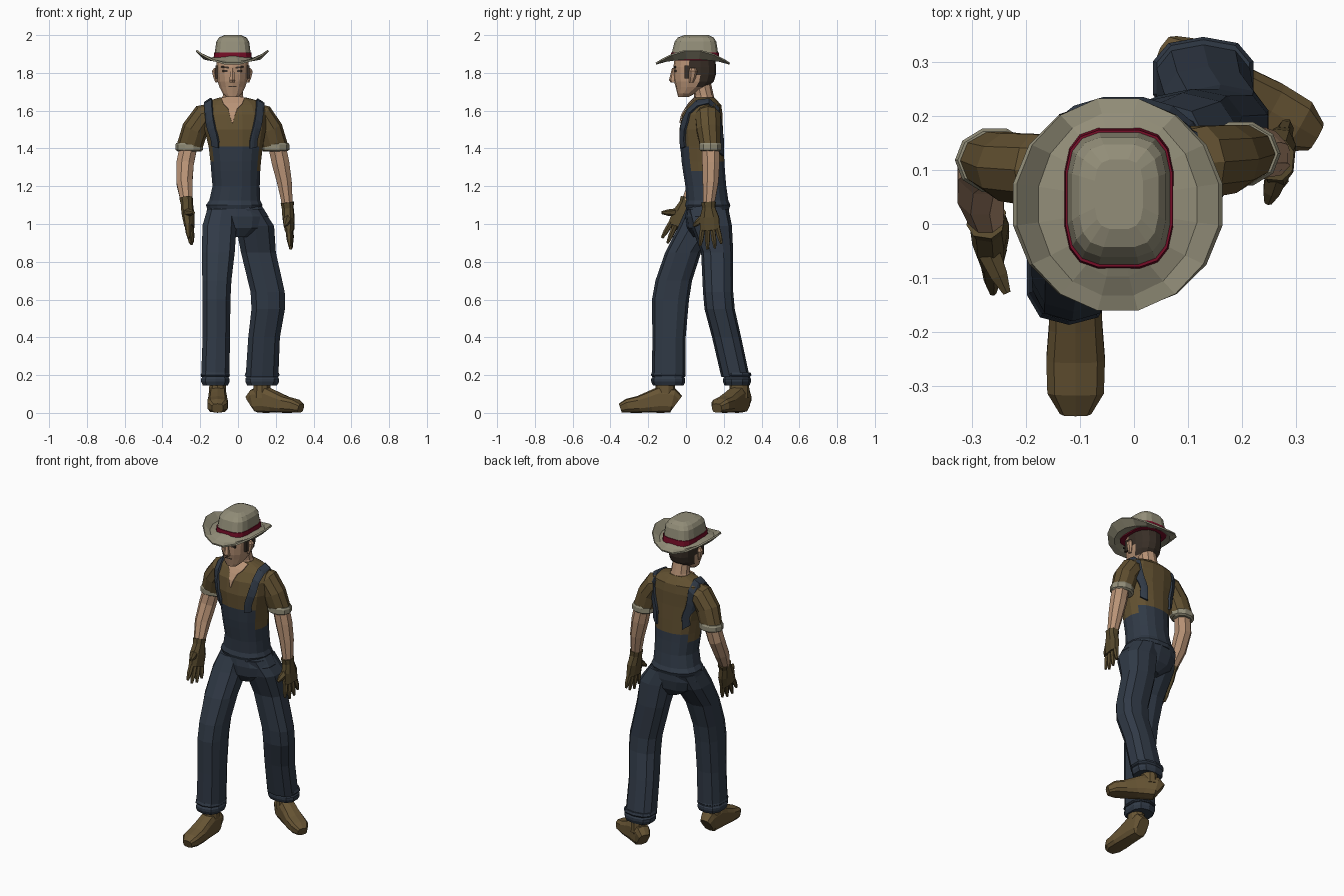
import bpy, bmesh, math
from mathutils import Vector
from mathutils.bvhtree import BVHTree

cube = bpy.data.objects.get("Cube")
if cube:
    bpy.data.objects.remove(cube, do_unlink=True)


def material(name, r, g, b):
    mat = bpy.data.materials.new(name)
    mat.use_nodes = True
    mat.diffuse_color = (r, g, b, 1)
    shader = mat.node_tree.nodes["Principled BSDF"]
    shader.inputs["Base Color"].default_value = (r, g, b, 1)
    shader.inputs["Roughness"].default_value = 0.9
    return mat


FELT = material("felt", .29, .27, .19)
SHIRT = material("shirt_brown", .12, .08, .03)
DENIM = material("denim", .03, .042, .062)
SKIN = material("skin", .48, .29, .18)
RED = material("hat_band_red", .18, .004, .02)
HAIR = material("dark_hair", .04, .028, .02)
GLOVE = material("glove_leather", .095, .067, .026)
BOOT = material("boot_leather", .135, .089, .034)


def finish(name, bm, mats, rule=None):
    """Turn a bmesh into an object, colouring faces by a rule on their centres."""
    bmesh.ops.recalc_face_normals(bm, faces=bm.faces)
    if rule:
        for f in bm.faces:
            f.material_index = rule(f.calc_center_median())
    mesh = bpy.data.meshes.new(name)
    bm.to_mesh(mesh)
    bm.free()
    for m in mats:
        mesh.materials.append(m)
    obj = bpy.data.objects.new(name, mesh)
    bpy.context.collection.objects.link(obj)
    return obj


def skin_grid(bm, rows, closed=True):
    """Bridge rows of points with quads."""
    rows = [[bm.verts.new(p) for p in row] for row in rows]
    n = len(rows[0])
    for a, b in zip(rows, rows[1:]):
        for i in range(n if closed else n - 1):
            j = (i + 1) % n
            bm.faces.new((a[i], a[j], b[j], b[i]))
    return rows


def loft(name, rings, mats, n=10, power=2.0, side=None, rule=None):
    """Closed tube through rings (x, y, z, ru, rv); level unless a side axis is given."""
    mats = mats if isinstance(mats, list) else [mats]
    centres = [Vector(r[:3]) for r in rings]
    rows = []
    for k, (c, ring) in enumerate(zip(centres, rings)):
        u, v = Vector((1, 0, 0)), Vector((0, 1, 0))
        if side:
            t = (centres[min(k + 1, len(rings) - 1)] - centres[max(k - 1, 0)]).normalized()
            u = Vector(side)
            u = (u - t * u.dot(t)).normalized()
            v = t.cross(u)
        row = []
        for i in range(n):
            a = math.tau * (i + .5) / n
            ca, sa = math.cos(a), math.sin(a)
            ca = math.copysign(abs(ca) ** (2 / power), ca)
            sa = math.copysign(abs(sa) ** (2 / power), sa)
            row.append(c + u * ca * ring[3] + v * sa * ring[4])
        rows.append(row)
    bm = bmesh.new()
    rows = skin_grid(bm, rows)
    bm.faces.new(rows[0])
    bm.faces.new(rows[-1])
    return finish(name, bm, mats, rule)


def box(name, centre, size, mat, tilt=0):
    bm = bmesh.new()
    bmesh.ops.create_cube(bm, size=1)
    bmesh.ops.scale(bm, vec=size, verts=bm.verts)
    obj = finish(name, bm, [mat])
    obj.location = centre
    obj.rotation_euler.y = tilt
    return obj


# Torso: overall body below, shirt above, with the bib higher at the front
def torso_rule(c):
    off = abs(c.x + .015)
    if c.y < .06:
        top = 1.41 if off < .12 else 1.28
    else:
        top = 1.33 if off < .11 else 1.28
    return 0 if c.z < top else 1


torso = loft("torso", [
    (-.02, .115, 1.08, .145, .115), (-.02, .115, 1.1, .152, .122),
    (-.017, .113, 1.125, .137, .113), (-.01, .105, 1.2, .127, .11),
    (-.012, .095, 1.28, .132, .113), (-.012, .09, 1.33, .136, .115),
    (-.012, .085, 1.41, .146, .117), (-.015, .08, 1.5, .165, .117),
    (-.02, .087, 1.58, .175, .108), (-.022, .1, 1.63, .16, .088),
    (-.024, .1, 1.655, .125, .065), (-.027, .1, 1.67, .07, .05),
], [DENIM, SHIRT], n=16, power=2.3, rule=torso_rule)

surface = BVHTree.FromPolygons([v.co for v in torso.data.vertices],
                               [p.vertices[:] for p in torso.data.polygons])


def ribbon(name, path, mat, thick):
    """Strip hugging the torso; path holds (degrees from front over the top, x, half width)."""
    rows = []
    for deg, x, half in path:
        a = math.radians(deg)
        out = Vector((0, -math.cos(a), math.sin(a)))
        row = []
        for k in (-1, -.5, 0, .5, 1):
            origin = Vector((x + k * half, .09, 1.45)) + out
            hit = surface.ray_cast(origin, -out)[0]
            row.append((hit or origin - out * .8) + out * .005)
        rows.append(row)
    bm = bmesh.new()
    skin_grid(bm, rows, closed=False)
    obj = finish(name, bm, [mat])
    mod = obj.modifiers.new("thickness", "SOLIDIFY")
    mod.thickness, mod.offset = thick, 0


for s, label in ((-1, "right"), (1, "left")):
    path = []
    for k in range(15):
        deg = -24 + k * 17.5
        high = max(0, math.sin(math.radians(deg)))
        path.append((deg, -.02 + s * (.1 + .036 * high), .018))
    ribbon(label + "_strap", path, DENIM, .018)
ribbon("open_collar", [(35, -.03, .002), (48, -.03, .014), (60, -.028, .025),
                       (68, -.027, .05), (80, -.027, .062)], SKIN, .006)

# Pelvis and trouser legs
loft("pelvis", [(.0, .11, .93, .06, .07), (.0, .11, .98, .15, .105),
                (-.005, .112, 1.04, .17, .115), (-.018, .115, 1.1, .145, .112)],
     DENIM, n=14, power=2.3)
loft("right_trouser", [
    (-.12, -.092, .19, .078, .088), (-.115, -.09, .4, .075, .088),
    (-.114, -.082, .6, .077, .098), (-.112, -.065, .7, .08, .097),
    (-.104, -.015, .85, .09, .095), (-.098, .07, .99, .094, .11),
    (-.085, .11, 1.08, .08, .11)], DENIM, power=2.6)
loft("left_trouser", [
    (.127, .262, .19, .09, .075), (.138, .215, .4, .087, .077),
    (.16, .178, .55, .092, .08), (.157, .17, .64, .094, .08),
    (.108, .165, .85, .096, .085), (.09, .135, .99, .105, .108),
    (.05, .115, 1.08, .085, .11)], DENIM, power=2.6)
for label, x, y, rx, ry in (("right", -.12, -.094, .078, .09), ("left", .128, .27, .093, .074)):
    loft(label + "_trouser_hem", [
        (x, y, .145, rx * .88, ry * .9), (x, y, .165, rx, ry), (x, y, .18, rx, ry),
        (x, y, .19, rx * .92, ry * .92), (x, y, .2, rx * 1.04, ry * 1.03),
        (x, y, .215, rx * .96, ry * .96)], DENIM, power=2.6)


# Boots
def boot(label, heel, heading):
    d = Vector((math.sin(heading), -math.cos(heading), 0))
    rings = []
    for s, w, h in ((0, .034, .1), (.02, .046, .13), (.09, .049, .14), (.14, .051, .115),
                    (.2, .056, .09), (.26, .054, .075), (.298, .03, .05)):
        p = Vector(heel) + d * s
        rings.append((p.x, p.y, h / 2, w, h / 2))
    loft(label + "_boot", rings, BOOT, power=3.2, side=(d.y, -d.x, 0))
    a = Vector(heel) + d * .06
    loft(label + "_boot_shaft", [(a.x, a.y, .08, .048, .055), (a.x, a.y, .2, .045, .05)], BOOT)


boot("right", (-.108, -.05, 0), 0)
boot("left", (.075, .312, 0), math.radians(60))


# Arms: sleeve, rolled cuff, bare forearm and gloved hand
def arm(label, sleeve, forearm, knuckle, spread, thumb):
    loft(label + "_sleeve", sleeve, SHIRT, side=(0, 1, 0))
    x, y, z, ru, rv = sleeve[-1]
    loft(label + "_rolled_cuff", [
        (x, y, z + .025, ru * 1.0, rv * 1.0), (x, y, z + .015, ru * 1.1, rv * 1.08),
        (x, y, z - .012, ru * 1.1, rv * 1.08), (x, y, z - .02, ru * .9, rv * .9)],
        FELT, side=(0, 1, 0))
    loft(label + "_forearm", forearm, SKIN, n=8, side=(0, 1, 0))
    wrist, knuckle = Vector(forearm[-1][:3]), Vector(knuckle)
    spread = Vector(spread).normalized()
    down = (knuckle - wrist).normalized()
    mid = wrist.lerp(knuckle, .5)
    loft(label + "_glove_palm", [
        (*(wrist - down * .015), .04, .036), (*(wrist + down * .015), .036, .032),
        (*mid, .054, .032), (*knuckle, .055, .024)], GLOVE, n=8, power=2.5, side=spread)
    for i, size in enumerate((.098, .115, .11, .088)):
        k = i - 1.5
        root = knuckle + spread * k * .026 - down * .015
        way = (down + spread * k * .13).normalized()
        loft(f"{label}_finger_{i + 1}", [
            (*root, .015, .018), (*(root + way * size * .6), .014, .015),
            (*(root + way * size), .007, .007)], GLOVE, n=6, side=spread)
    base, tip = mid - spread * .03, Vector(thumb)
    loft(label + "_thumb", [(*base, .024, .022), (*base.lerp(tip, .6), .018, .017),
                            (*tip, .008, .008)], GLOVE, n=6, side=(1, 0, 0))


arm("right",
    [(-.11, .1, 1.585, .06, .06), (-.18, .1, 1.567, .07, .07),
     (-.228, .105, 1.5, .066, .07), (-.258, .118, 1.405, .056, .068)],
    [(-.26, .116, 1.42, .048, .05), (-.28, .1, 1.32, .05, .05),
     (-.284, .055, 1.22, .045, .046), (-.272, .005, 1.12, .03, .034)],
    (-.258, -.045, .985), (.2, 1, -.3), (-.235, -.128, 1.06))
arm("left",
    [(.06, .11, 1.585, .06, .06), (.125, .115, 1.567, .07, .07),
     (.168, .12, 1.5, .066, .07), (.198, .13, 1.405, .056, .068)],
    [(.205, .13, 1.42, .048, .05), (.226, .132, 1.32, .05, .05),
     (.246, .13, 1.22, .045, .042), (.262, .12, 1.1, .032, .03)],
    (.273, .128, .965), (.1, 1, 0), (.248, .04, .99))

# Neck and head, with hair on the back of the skull
loft("neck", [(-.027, .1, 1.63, .075, .058), (-.027, .095, 1.68, .056, .052),
              (-.028, .075, 1.76, .052, .054)], SKIN)
loft("head", [
    (-.03, -.014, 1.672, .032, .028), (-.03, .0, 1.69, .052, .046),
    (-.03, .03, 1.725, .07, .085), (-.03, .042, 1.755, .08, .105),
    (-.03, .046, 1.79, .084, .112), (-.03, .046, 1.83, .087, .113),
    (-.03, .048, 1.9, .086, .105)], [SKIN, HAIR], n=14, power=2.3,
    rule=lambda c: int(c.z > 1.74 and c.y > .06 or c.z > 1.8 and c.y > .02))
loft("nose", [(-.03, -.066, 1.748, .017, .014), (-.03, -.07, 1.762, .018, .02),
              (-.03, -.064, 1.825, .009, .01)], SKIN, n=6)
box("mouth", (-.03, -.05, 1.727), (.042, .012, .005), HAIR)
for s, label in ((-1, "right"), (1, "left")):
    x = -.03 + s * .038
    box(label + "_eye", (x, -.056, 1.81), (.028, .009, .011), HAIR)
    box(label + "_eyebrow", (x, -.058, 1.83), (.042, .012, .009), HAIR, s * -.12)
    x = -.03 + s * .09
    loft(label + "_ear", [(x - s * .006, .028, 1.75, .007, .012), (x, .034, 1.775, .012, .018),
                          (x + s * .006, .038, 1.81, .014, .022),
                          (x, .036, 1.825, .008, .014)], SKIN, n=6)
    box(label + "_sideburn", (x - s * .006, .006, 1.805), (.012, .026, .07), HAIR)

# Hat: crown, band and a brim curling up at the sides
loft("hat_band", [(-.028, .047, 1.865, .103, .133), (-.028, .047, 1.908, .1, .128)],
     RED, n=16, power=3.4)
loft("hat_crown", [
    (-.028, .047, 1.9, .097, .125), (-.028, .05, 1.965, .088, .112),
    (-.028, .052, 1.987, .074, .096), (-.028, .055, 2.0, .045, .065)],
    FELT, n=16, power=3.4)
rows = []
for rx, ry, z, curl in ((.088, .115, 1.885, 0), (.103, .132, 1.878, 0),
                        (.15, .168, 1.858, .018), (.192, .197, 1.846, .075)):
    row = []
    for i in range(16):
        a = math.tau * (i + .5) / 16
        ca, sa = math.cos(a), math.sin(a)
        row.append((-.03 + rx * ca * 1.01, .036 + ry * sa * 1.01, z + curl * ca * ca))
    rows.append(row)
bm = bmesh.new()
skin_grid(bm, rows)
brim = finish("hat_brim", bm, [FELT])
mod = brim.modifiers.new("thickness", "SOLIDIFY")
mod.thickness, mod.offset = .01, 0
